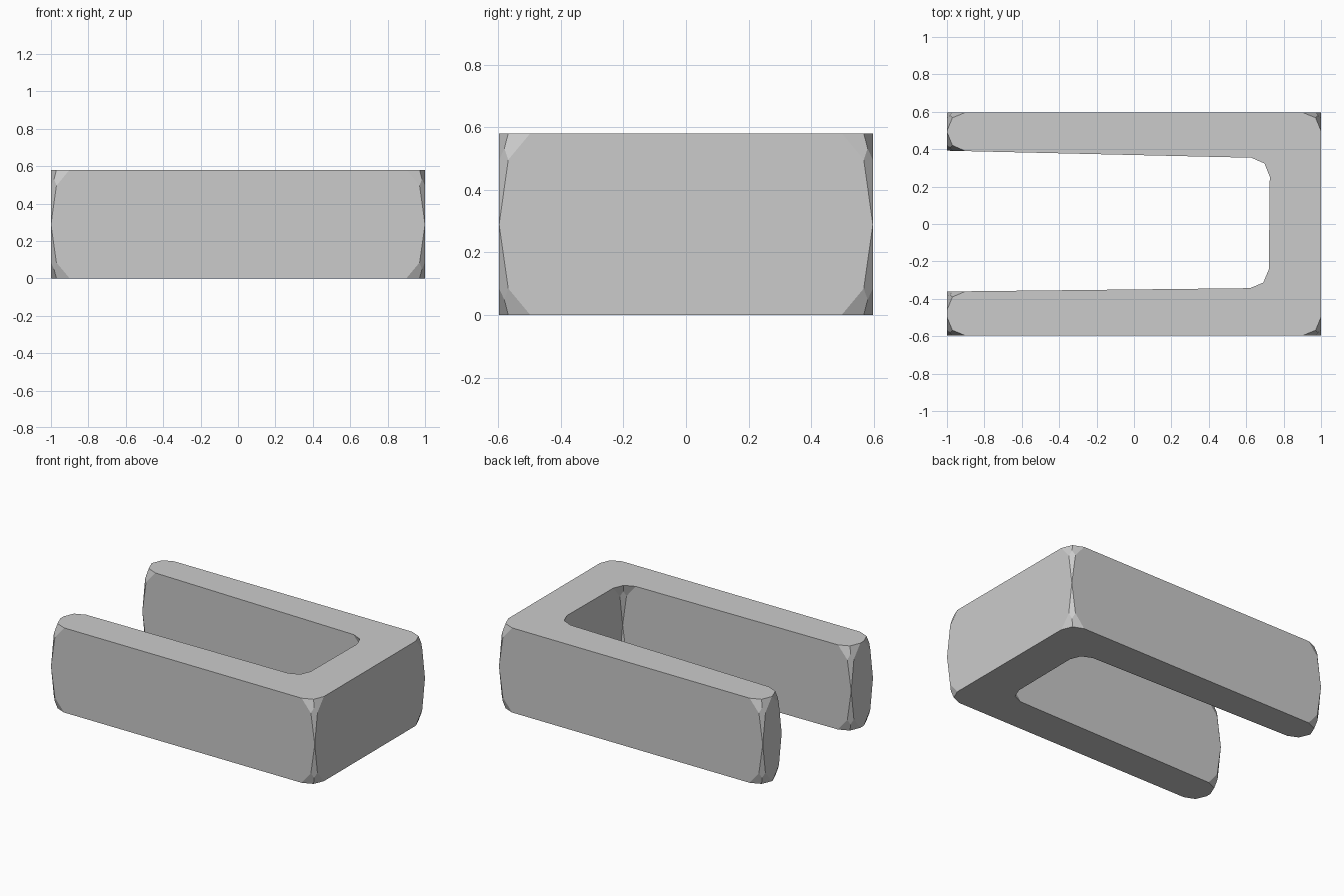
import bpy, bmesh

if "Cube" in bpy.data.objects:
    bpy.data.objects.remove(bpy.data.objects["Cube"])

# U-shaped plan outline with slightly tapering prongs
OUTLINE = [(-1, -0.597), (1, -0.597), (1, 0.597), (-1, 0.597),
           (-1, 0.392), (0.727, 0.352), (0.72, -0.342), (-1, -0.361)]
HEIGHT = 0.58
RADIUS = 0.1

# Extrude the outline as a thin slab twice the rounding radius high
bm = bmesh.new()
base = bm.faces.new([bm.verts.new((x, y, 0)) for x, y in OUTLINE])
ext = bmesh.ops.extrude_face_region(bm, geom=[base])
top = [v for v in ext["geom"] if isinstance(v, bmesh.types.BMVert)]
bmesh.ops.translate(bm, verts=top, vec=(0, 0, 2 * RADIUS))
bmesh.ops.recalc_face_normals(bm, faces=bm.faces[:])

# Round every corner point, leaving the long edges sharp
bmesh.ops.bevel(bm, geom=bm.verts[:], offset=RADIUS - 0.0005, offset_type='OFFSET',
                segments=2, profile=0.5, affect='VERTICES', clamp_overlap=True)

# Stretch to full height so the rounding spans half the wall
bmesh.ops.scale(bm, verts=bm.verts[:], vec=(1, 1, HEIGHT / (2 * RADIUS)))
bmesh.ops.remove_doubles(bm, verts=bm.verts[:], dist=0.004)
bmesh.ops.recalc_face_normals(bm, faces=bm.faces[:])

mesh = bpy.data.meshes.new("u_block")
bm.to_mesh(mesh)
bm.free()
bpy.context.collection.objects.link(bpy.data.objects.new("u_block", mesh))
